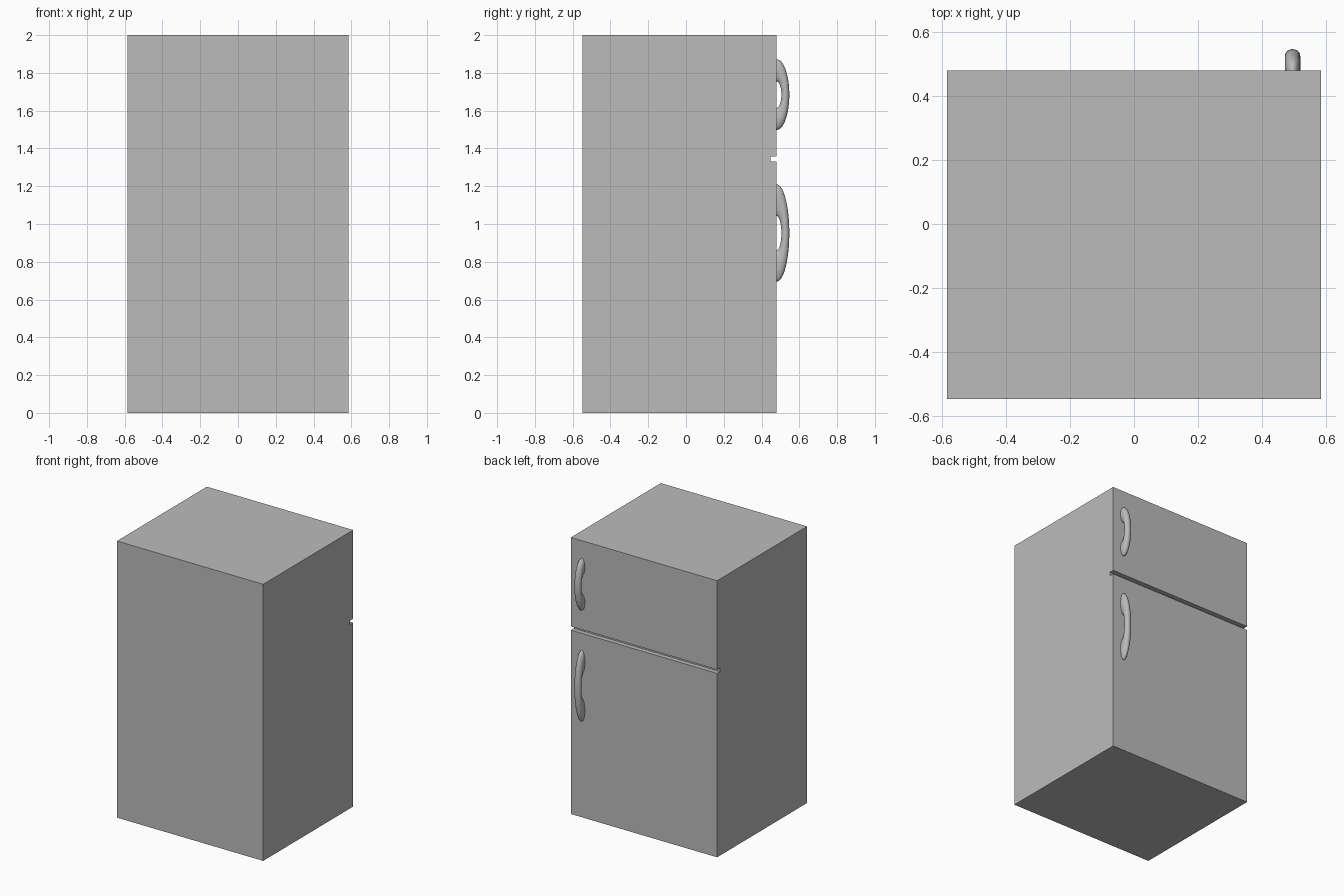
import bpy, bmesh, math
from mathutils import Matrix

cube = bpy.data.objects.get("Cube")
if cube:
    bpy.data.objects.remove(cube, do_unlink=True)

GREY = (0.5, 0.5, 0.5, 1)
grey = bpy.data.materials.new("grey enamel")
grey.use_nodes = True
grey.diffuse_color = GREY
grey.node_tree.nodes["Principled BSDF"].inputs["Base Color"].default_value = GREY

WIDTH, REAR, DOOR = 1.17, -0.548, 0.48


def add_object(name, bm):
    bmesh.ops.recalc_face_normals(bm, faces=bm.faces)
    mesh = bpy.data.meshes.new(name)
    bm.to_mesh(mesh)
    bm.free()
    mesh.materials.append(grey)
    obj = bpy.data.objects.new(name, mesh)
    bpy.context.collection.objects.link(obj)
    return obj


# Cabinet: side profile with the groove between the doors, extruded across the width
profile = [(REAR, 0), (DOOR, 0), (DOOR, 1.33), (0.447, 1.33),
           (0.447, 1.357), (DOOR, 1.357), (DOOR, 2), (REAR, 2)]
bm = bmesh.new()
side = bm.faces.new([bm.verts.new((-WIDTH / 2, y, z)) for y, z in profile])
extruded = bmesh.ops.extrude_face_region(bm, geom=[side])["geom"]
bmesh.ops.translate(bm, vec=(WIDTH, 0, 0),
                    verts=[v for v in extruded if isinstance(v, bmesh.types.BMVert)])
add_object("cabinet", bm)


# Handles: stretched half rings standing on the doors
def add_handle(name, z, outer, inner, rings=32, sides=20):
    reach, thick = 0.046, 0.021
    bm = bmesh.new()
    loops = []
    for i in range(rings + 1):
        a = math.pi * (i / rings - 0.5)
        loop = []
        for j in range(sides):
            b = math.tau * j / sides
            depth = (reach + thick * math.cos(b)) * math.cos(a)
            height = ((outer + inner) / 2 + (outer - inner) / 2 * math.cos(b)) * math.sin(a)
            loop.append(bm.verts.new((0.024 * math.sin(b), depth, height)))
        loops.append(loop)
    for low, high in zip(loops, loops[1:]):
        for j in range(sides):
            k = (j + 1) % sides
            bm.faces.new((low[j], low[k], high[k], high[j]))
    bm.transform(Matrix.Translation((0.496, DOOR, z)))
    for face in bm.faces:
        face.smooth = True
    add_object(name, bm)


add_handle("freezer_handle", 1.685, 0.187, 0.07)
add_handle("fridge_handle", 0.952, 0.257, 0.09)
